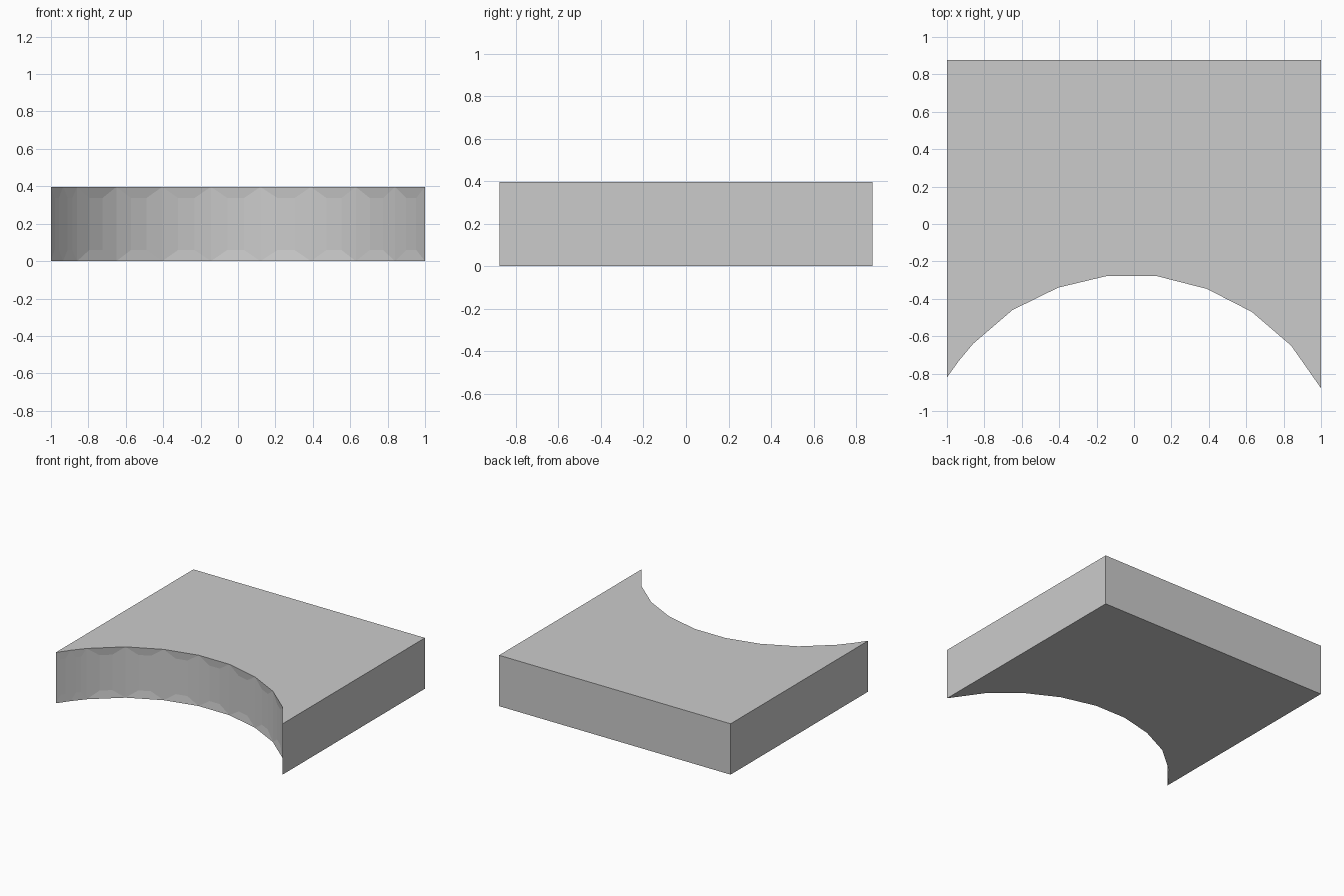
import bpy, bmesh
from mathutils import Vector

if "Cube" in bpy.data.objects:
    bpy.data.objects.remove(bpy.data.objects["Cube"])

HEIGHT, BACK = 0.397, 0.878
LIP = 0.06          # height of the small facets along the top and bottom edges
RADIUS = 1.157      # radius of the scooped front

# coarse outline of the scooped front, left to right
arc = [Vector(p) for p in (
    (-1, -0.82), (-0.935, -0.73), (-0.86, -0.64), (-0.65, -0.46), (-0.405, -0.34),
    (-0.145, -0.278), (0.12, -0.278), (0.39, -0.347), (0.63, -0.47),
    (0.84, -0.65), (1, -0.878))]

# finer outline of the wall between the lips: three steps per coarse side
fine = []
for a, b in zip(arc, arc[1:]):
    d = b - a
    bulge = Vector((-d.y, d.x)) * d.length / (9 * RADIUS)
    fine += [a, a + d / 3 + bulge, a + d * 2 / 3 + bulge]
fine.append(arc[-1])

bm = bmesh.new()


def row(points, z):
    return [bm.verts.new((p.x, p.y, z)) for p in points]


bottom, low = row(arc, 0), row(fine, LIP)
high, top = row(fine, HEIGHT - LIP), row(arc, HEIGHT)
corners = [Vector((1, BACK)), Vector((-1, BACK))]
back_low, back_high = row(corners, 0), row(corners, HEIGHT)

# scooped wall
for i in range(len(fine) - 1):
    bm.faces.new((low[i], low[i + 1], high[i + 1], high[i]))

# facets joining the fine wall to the coarse edges
for edge, wall in ((bottom, low), (top, high)):
    for i in range(len(arc) - 1):
        a, b = edge[i], edge[i + 1]
        m = wall[3 * i:3 * i + 4]
        bm.faces.new((a, m[0], m[1]))
        bm.faces.new((a, m[1], m[2], b))
        bm.faces.new((b, m[2], m[3]))

# top, underside, back and the two straight sides
bm.faces.new(top + back_high)
bm.faces.new(bottom + back_low)
bm.faces.new(back_low + back_high[::-1])
for end, k in ((-1, 0), (0, 1)):
    bm.faces.new((bottom[end], low[end], high[end], top[end], back_high[k], back_low[k]))

bmesh.ops.recalc_face_normals(bm, faces=bm.faces)
mesh = bpy.data.meshes.new("scooped_block")
bm.to_mesh(mesh)
bm.free()
bpy.context.collection.objects.link(bpy.data.objects.new("scooped_block", mesh))
